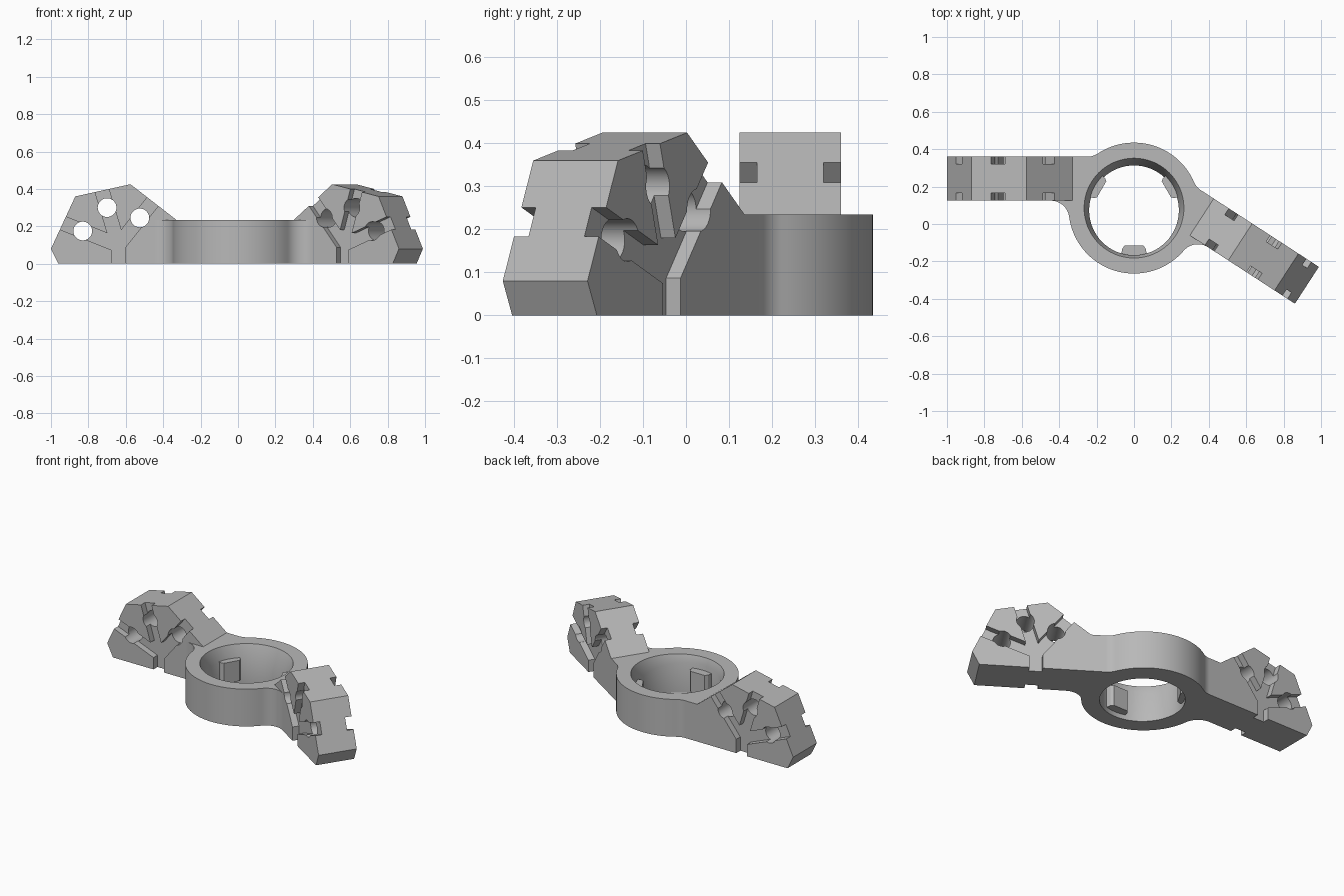
import bpy, bmesh
from math import radians, cos, sin
from mathutils import Matrix, Vector

if "Cube" in bpy.data.objects:
    bpy.data.objects.remove(bpy.data.objects["Cube"])

CENTRE = Matrix.Translation((0, 0.085, 0))
RING_R, HUB_H = 0.35, 0.235
FRONT, BACK, FILLET = 0.04, 0.275, 0.10
ARM_TURN = -33

grey = bpy.data.materials.new("plain_grey")
grey.use_nodes = True
grey.diffuse_color = (0.48, 0.48, 0.48, 1)
grey.node_tree.nodes["Principled BSDF"].inputs["Base Color"].default_value = (0.48, 0.48, 0.48, 1)


def add_object(name, bm):
    bmesh.ops.recalc_face_normals(bm, faces=bm.faces)
    mesh = bpy.data.meshes.new(name)
    bm.to_mesh(mesh)
    bm.free()
    mesh.materials.append(grey)
    ob = bpy.data.objects.new(name, mesh)
    bpy.context.collection.objects.link(ob)
    return ob


def prism(name, outline, low, high, upright=False):
    """Extrude a flat outline along z, or along y when upright."""
    bm = bmesh.new()
    verts = [bm.verts.new((a, low, b) if upright else (a, b, low)) for a, b in outline]
    face = bm.faces.new(verts)
    new = bmesh.ops.extrude_face_region(bm, geom=[face])["geom"]
    step = Vector((0, high - low, 0)) if upright else Vector((0, 0, high - low))
    bmesh.ops.translate(bm, vec=step, verts=[v for v in new if isinstance(v, bmesh.types.BMVert)])
    return add_object(name, bm)


def round_cutter(name, r1, r2, depth, matrix):
    bm = bmesh.new()
    bmesh.ops.create_cone(bm, cap_ends=True, segments=64, radius1=r1, radius2=r2,
                          depth=depth, matrix=matrix)
    return add_object(name, bm)


def activate(ob):
    bpy.ops.object.select_all(action="DESELECT")
    ob.select_set(True)
    bpy.context.view_layer.objects.active = ob


def cut(ob, cutter):
    cutter.hide_render = True
    mod = ob.modifiers.new("cut", "BOOLEAN")
    mod.operation, mod.solver, mod.object = "DIFFERENCE", "EXACT", cutter
    activate(ob)
    bpy.ops.object.modifier_apply(modifier=mod.name)
    bpy.data.objects.remove(cutter)


def smooth(ob):
    activate(ob)
    bpy.ops.object.shade_smooth_by_angle(angle=radians(30))


def arc(cx, cy, r, start, end, steps):
    angles = [radians(start + (end - start) * i / steps) for i in range(steps + 1)]
    return [(cx + r * cos(a), cy + r * sin(a)) for a in angles]


def other_side(points):
    """Mirror plan points across x and swing them to the angled arm."""
    turn = Matrix.Rotation(radians(ARM_TURN), 2)
    return [tuple(turn @ Vector((-x, y))) for x, y in reversed(points)]


# Hub outline: ring arcs blended into both arm roots
root = (arc(-0.249, BACK + FILLET, FILLET, -56.4, -90, 8)
        + [(-0.4, BACK)]
        + arc(-0.446, FRONT - FILLET, FILLET, 90, 7.7, 14))
outline = (root + arc(0, 0, RING_R, 187.7, 319.3, 44)[1:-1]
           + other_side(root) + arc(0, 0, RING_R, 23.4, 123.6, 34)[1:-1])
hub = prism("hub_ring", outline, 0, HUB_H)
cut(hub, round_cutter("bore", 0.24, 0.24, 0.8, Matrix.Translation((0, -0.012, 0))))
cut(hub, round_cutter("bore_taper", 0.22, 0.284, 0.184, Matrix.Translation((0, 0, 0.192))))
hub.matrix_world = CENTRE
smooth(hub)

# Three locking tabs inside the bore
for i, angle in enumerate((30, 150, 270)):
    tab = prism(f"bore_tab_{i + 1}",
                [(0.2, -0.05), (0.215, -0.062), (0.265, -0.072),
                 (0.265, 0.072), (0.215, 0.062), (0.2, 0.05)], 0.03, 0.16)
    tab.matrix_world = CENTRE @ Matrix.Rotation(radians(angle), 4, "Z")

# Arm block with an angular side profile
profile = [(-0.96, 0), (-1, 0.08), (-0.87, 0.36), (-0.575, 0.425), (-0.33, HUB_H), (-0.33, 0)]
arm = prism("right_arm", profile, FRONT, BACK, upright=True)

# Branching channels on both faces, with a through hole on each branch
joint = Vector((-0.64, 0.1))
branches = [((-0.83, 0.175), 2), ((-0.70, 0.30), 1.9), ((-0.525, 0.245), 2), ((-0.64, 0), 1.6)]
for target, reach in branches:
    target = Vector(target)
    along = target - joint
    side = Vector((-along.y, along.x)).normalized() * 0.0375
    end = joint + along * reach
    start = joint - along.normalized() * 0.015
    strip = [start + side, end + side, end - side, start - side]
    for low, high in ((FRONT - 0.1, FRONT + 0.04), (BACK - 0.04, BACK + 0.1)):
        cut(arm, prism("channel", strip, low, high, upright=True))
    if target.y > 0:
        place = Matrix.Translation((target.x, 0.15, target.y)) @ Matrix.Rotation(radians(90), 4, "X")
        cut(arm, round_cutter("hole", 0.05, 0.05, 0.8, place))

# Second arm is the mirrored copy, swung forward
twin = arm.copy()
twin.data = arm.data.copy()
twin.name = "left_arm"
bpy.context.collection.objects.link(twin)
twin.data.transform(Matrix.Rotation(radians(ARM_TURN), 4, "Z") @ Matrix.Scale(-1, 4, (1, 0, 0)))
twin.data.flip_normals()
for ob in (arm, twin):
    ob.matrix_world = CENTRE
    smooth(ob)
